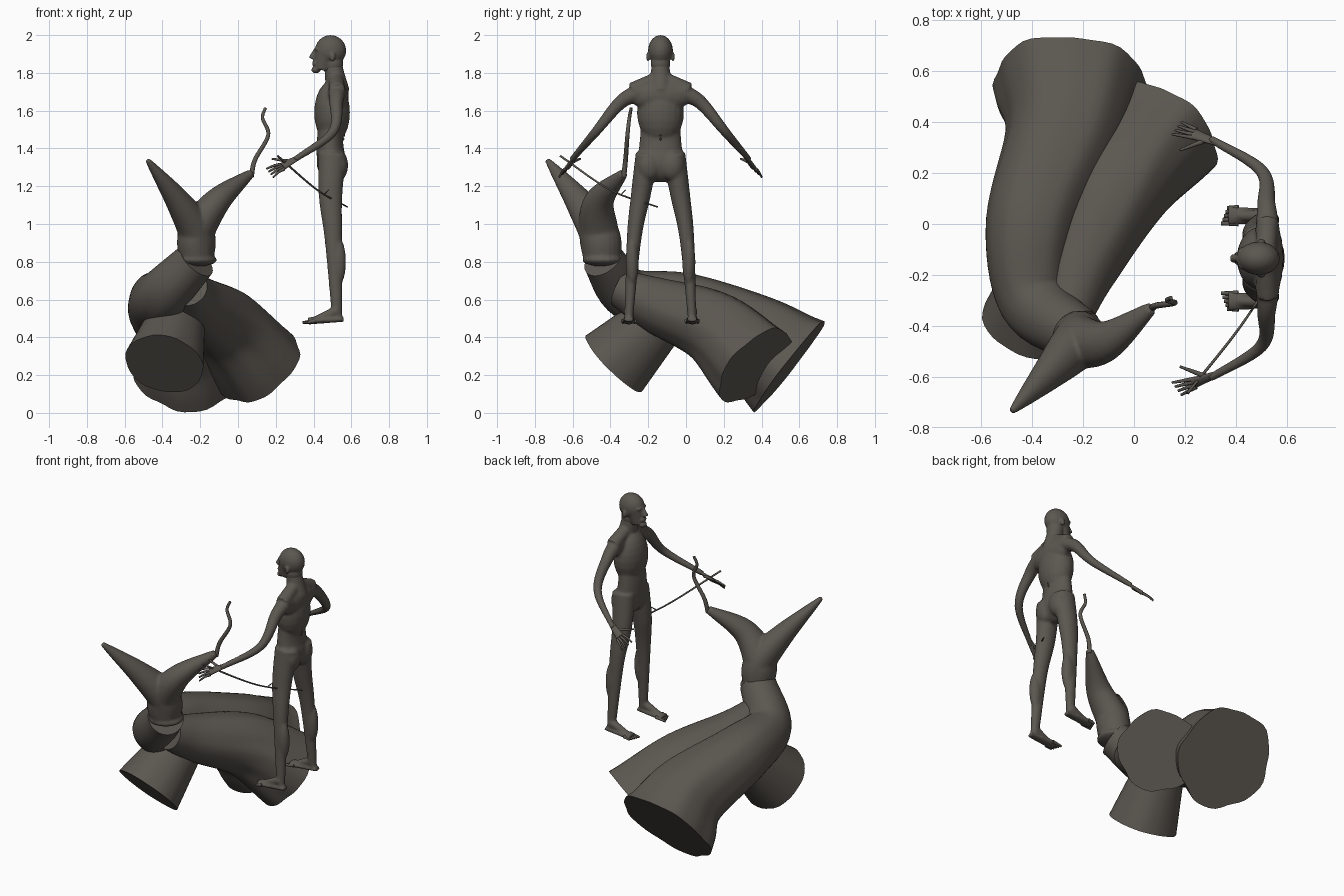
import bpy, bmesh, math
from mathutils import Vector

cube = bpy.data.objects.get("Cube")
if cube:
    bpy.data.objects.remove(cube, do_unlink=True)

# One dark bronze for everything
bronze = bpy.data.materials.new("dark_bronze")
bronze.use_nodes = True
colour = (0.105, 0.094, 0.08, 1)
bronze.diffuse_color = colour
bronze.node_tree.nodes["Principled BSDF"].inputs["Base Color"].default_value = colour

ACROSS = Vector((1, 0, 0))
SIDEWAYS = Vector((0, 1, 0))
UPWARD = Vector((0, 0, 1))


def smooth_path(path, steps=8):
    """Resample a few points with a Catmull-Rom curve."""
    path = [Vector(p) for p in path]
    padded = [2 * path[0] - path[1]] + path + [2 * path[-1] - path[-2]]
    result = []
    for before, start, end, after in zip(padded, padded[1:], padded[2:], padded[3:]):
        for step in range(steps):
            t = step / steps
            leave, arrive = (end - before) / 2, (after - start) / 2
            blend = t * t * (3 - 2 * t)
            result.append(start.lerp(end, blend) + leave * t * (1 - t) ** 2
                          - arrive * t * t * (1 - t))
    return result + [path[-1]]


def limb(bm, path, start, end, bulge=0, flat=1, side=SIDEWAYS, sides=20, ridges=0):
    """Sweep a tapering ellipse along a path; ridges grow towards the end."""
    points = smooth_path(path)
    last = len(points) - 1
    rings = []
    for i, point in enumerate(points):
        t = i / last
        radius = start + (end - start) * t + bulge * math.sin(math.pi * t)
        tangent = (points[min(i + 1, last)] - points[max(i - 1, 0)]).normalized()
        u = (side - tangent * tangent.dot(side)).normalized()
        v = tangent.cross(u)
        ring = []
        for k in range(sides):
            angle = math.tau * k / sides
            lump = 1 + ridges * t * (math.sin(angle * 5) + math.sin(angle * 11) / 3)
            spoke = u * math.cos(angle) + v * math.sin(angle) * flat
            ring.append(bm.verts.new(point + spoke * radius * lump))
        rings.append(ring)
    for low, high in zip(rings, rings[1:]):
        for k in range(sides):
            bm.faces.new((low[k - 1], low[k], high[k], high[k - 1]))
    bm.faces.new(rings[0])
    bm.faces.new(rings[-1])


def ball(bm, centre, size):
    made = bmesh.ops.create_uvsphere(bm, u_segments=20, v_segments=12, radius=1)
    bmesh.ops.scale(bm, vec=size, verts=made["verts"])
    bmesh.ops.translate(bm, vec=centre, verts=made["verts"])


def finish(name, bm, voxel=None, softness=4):
    """Turn a bmesh into a smooth object, optionally fusing its parts."""
    bmesh.ops.recalc_face_normals(bm, faces=bm.faces[:])
    mesh = bpy.data.meshes.new(name)
    bm.to_mesh(mesh)
    bm.free()
    mesh.materials.append(bronze)
    obj = bpy.data.objects.new(name, mesh)
    bpy.context.collection.objects.link(obj)
    bpy.ops.object.select_all(action="DESELECT")
    obj.select_set(True)
    bpy.context.view_layer.objects.active = obj
    bpy.ops.object.shade_smooth_by_angle(angle=math.radians(50))
    if voxel:
        fuse = obj.modifiers.new("fuse", "REMESH")
        fuse.mode = "VOXEL"
        fuse.voxel_size = voxel
        fuse.use_smooth_shade = True
        soften = obj.modifiers.new("soften", "SMOOTH")
        soften.iterations = softness


def single_limb(name, path, start, end, **options):
    bm = bmesh.new()
    limb(bm, path, start, end, **options)
    finish(name, bm)


# Large trunk, second trunk and front stump, all with flat sawn ends
neck = (-0.22, -0.44, 0.81)
single_limb("main_trunk",
            [neck, (-0.39, -0.3, 0.63), (-0.4, 0, 0.56), (-0.27, 0.35, 0.4), (-0.245, 0.55, 0.25)],
            0.11, 0.305, bulge=-0.025, side=ACROSS, sides=48, ridges=0.035)
single_limb("side_trunk",
            [(-0.26, -0.35, 0.66), (-0.2, -0.15, 0.57), (-0.05, 0.15, 0.45), (0.11, 0.365, 0.25)],
            0.1, 0.245, side=ACROSS, sides=48, ridges=0.035)
single_limb("front_stump", [(-0.31, -0.1, 0.54), (-0.39, -0.38, 0.26)],
            0.14, 0.21, side=ACROSS, sides=40, ridges=0.015)

# Forked tail fin with a collar where it meets the trunk
tail = bmesh.new()
stem = [neck, (-0.22, -0.46, 0.95)]
limb(tail, stem + [(-0.31, -0.56, 1.11), (-0.48, -0.735, 1.34)], 0.1, 0.015, bulge=0.04, flat=0.9)
limb(tail, stem + [(-0.11, -0.46, 1.12), (0.07, -0.33, 1.27)], 0.1, 0.025, bulge=0.035, flat=0.9)
ball(tail, neck, (0.11, 0.11, 0.035))
finish("forked_tail", tail, 0.008, softness=8)

# Curling tendril and thin twig
single_limb("tendril",
            [(0.07, -0.33, 1.25), (0.09, -0.32, 1.34), (0.16, -0.31, 1.47),
             (0.13, -0.3, 1.56), (0.145, -0.29, 1.615)], 0.014, 0.008, sides=10)
twig = bmesh.new()
limb(twig, [(0.21, -0.665, 1.36), (0.42, -0.4, 1.18), (0.58, -0.15, 1.09)], 0.006, 0.004,
     side=UPWARD, sides=8)
limb(twig, [(0.46, -0.34, 1.16), (0.48, -0.32, 1.18)], 0.004, 0.003, side=UPWARD, sides=6)
finish("twig", twig)


def place(x, offset, z, sign=1):
    """Point on the man, measured sideways from his line of symmetry."""
    return Vector((x, -0.135 + sign * offset, z))


# Standing man: waist, hips, chest, shoulders and neck
body = bmesh.new()
limb(body, [place(0.495, 0, 1.31), place(0.488, 0, 1.47), place(0.52, 0, 1.73)],
     0.125, 0.09, flat=0.63, sides=32)
ball(body, place(0.495, 0, 1.33), (0.078, 0.138, 0.11))
ball(body, place(0.498, 0, 1.59), (0.095, 0.125, 0.17))
ball(body, place(0.525, 0, 1.68), (0.062, 0.17, 0.085))
limb(body, [place(0.53, 0, 1.7), place(0.51, 0, 1.8), place(0.5, 0, 1.89)], 0.062, 0.042)

# Arms, shoulders, legs, calves, feet and buttocks on both sides
for sign in (-1, 1):
    limb(body, [place(0.518, 0.02, 1.765, sign), place(0.525, 0.15, 1.705, sign)],
         0.04, 0.044, side=UPWARD)
    limb(body, [place(0.525, 0.1, 1.7, sign), place(0.52, 0.21, 1.645, sign),
                place(0.5, 0.345, 1.485, sign), place(0.3, 0.47, 1.34, sign)],
         0.05, 0.016, bulge=-0.002, side=UPWARD)
    limb(body, [place(0.5, 0.07, 1.37, sign), place(0.49, 0.105, 1.15, sign),
                place(0.505, 0.14, 0.92, sign), place(0.525, 0.168, 0.49, sign)],
         0.062, 0.022, bulge=0.004, flat=1.2)
    ball(body, place(0.53, 0.15, 0.8, sign), (0.042, 0.035, 0.13))
    limb(body, [place(0.56, 0.168, 0.495, sign), place(0.37, 0.168, 0.487, sign)],
         0.026, 0.039, flat=0.5)
    limb(body, [place(0.525, 0.168, 0.54, sign), place(0.4, 0.168, 0.49, sign)], 0.028, 0.018)
    ball(body, place(0.535, 0.06, 1.31, sign), (0.048, 0.064, 0.08))
finish("body", body, 0.007, softness=10)

# Hands with spread fingers, and toes
for sign, label in ((-1, "right"), (1, "left")):
    hand = bmesh.new()
    wrist = place(0.32, 0.457, 1.353, sign)
    limb(hand, [wrist, place(0.235, 0.488, 1.305, sign)], 0.016, 0.026, flat=0.5,
         side=Vector((0, sign, -1)), sides=14)
    for i in range(4):
        knuckle = place(0.245, 0.472 + i * 0.011, 1.318 - i * 0.009, sign)
        tip = place(0.15 + i * 0.012, 0.488 + i * 0.016, 1.292 - i * 0.015, sign)
        bend = (knuckle + tip) / 2 + UPWARD * 0.006
        limb(hand, [knuckle, bend, tip], 0.009, 0.005, side=UPWARD, sides=8)
    limb(hand, [place(0.285, 0.465, 1.33, sign), place(0.18, 0.425, 1.345, sign)],
         0.011, 0.005, side=UPWARD, sides=8)
    finish(label + "_hand", hand)
    toes = bmesh.new()
    for i in range(5):
        across = 0.137 + i * 0.0155
        limb(toes, [place(0.41, across, 0.488, sign), place(0.342 + i * 0.006, across, 0.478, sign)],
             0.011, 0.007, sides=8)
    finish(label + "_toes", toes)

# Bald head with jaw, brow, nose, lips, chin and ears
head = bmesh.new()
ball(head, place(0.49, 0, 1.918), (0.083, 0.066, 0.082))
limb(head, [place(0.443, 0, 1.815), place(0.47, 0, 1.91)], 0.038, 0.06, flat=1.1)
ball(head, place(0.505, 0, 1.85), (0.052, 0.052, 0.06))
ball(head, place(0.422, 0, 1.925), (0.018, 0.045, 0.013))
limb(head, [place(0.41, 0, 1.92), place(0.39, 0, 1.875)], 0.011, 0.018, sides=12)
ball(head, place(0.412, 0, 1.85), (0.02, 0.028, 0.02))
ball(head, place(0.412, 0, 1.816), (0.024, 0.028, 0.018))
for sign in (-1, 1):
    ball(head, place(0.5, 0.066, 1.885, sign), (0.016, 0.01, 0.025))
finish("head", head, 0.005)

# Row of low bumps along the spine
spine = bmesh.new()
for i in range(8):
    ball(spine, place(0.557 + i * 0.004, 0, 1.45 + i * 0.02), (0.006, 0.005, 0.008))
finish("spine_bumps", spine)
